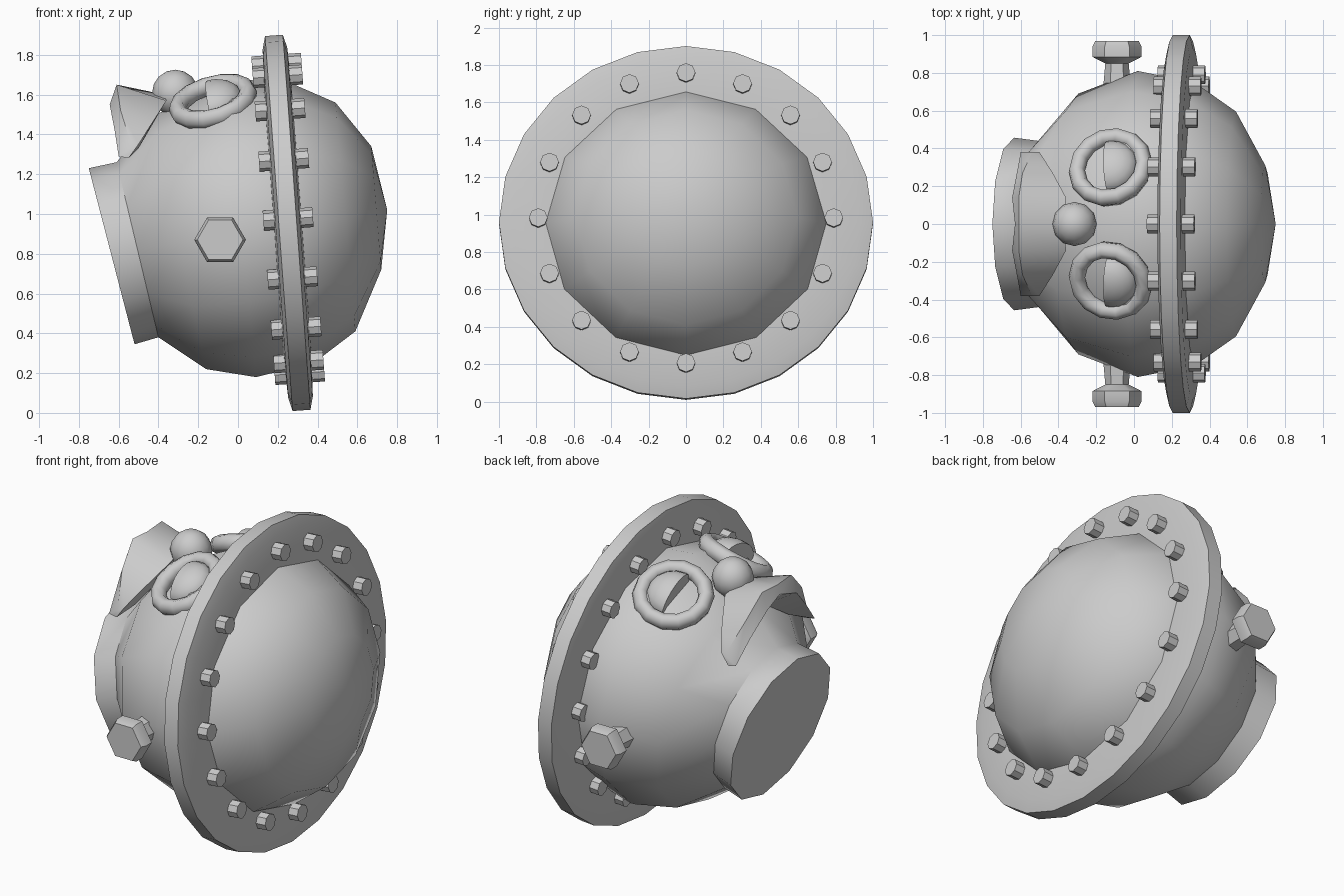
import bpy, bmesh
from math import sin, cos, pi, radians
from mathutils import Vector, Matrix

if "Cube" in bpy.data.objects:
    bpy.data.objects.remove(bpy.data.objects["Cube"])

TILT = Matrix.Rotation(radians(85.8), 4, 'Y')  # local z -> helmet axis, local x -> down


def finish(name, bm, angle=40):
    bmesh.ops.recalc_face_normals(bm, faces=bm.faces[:])
    me = bpy.data.meshes.new(name)
    bm.to_mesh(me)
    bm.free()
    me.shade_smooth()
    me.set_sharp_from_angle(angle=radians(angle))
    ob = bpy.data.objects.new(name, me)
    bpy.context.collection.objects.link(ob)
    return ob


def loft(name, rings, tip=None, angle=40, loop=False):
    """Skin closed rings of points; cap the ends, or join first and last."""
    bm = bmesh.new()
    vs = [[bm.verts.new(p) for p in r] for r in rings]
    n = len(vs[0])
    pairs = list(zip(vs, vs[1:])) + ([(vs[-1], vs[0])] if loop else [])
    for a, b in pairs:
        for i in range(n):
            j = (i + 1) % n
            bm.faces.new((a[i], a[j], b[j], b[i]))
    if not loop:
        bm.faces.new(vs[0])
        if tip:
            t = bm.verts.new(tip)
            for i in range(n):
                bm.faces.new((vs[-1][i], vs[-1][(i + 1) % n], t))
        else:
            bm.faces.new(vs[-1])
    return finish(name, bm, angle)


def lathe(name, profile, n, mat, loop=False, angle=40):
    rings = [[mat @ Vector((r * cos(2 * pi * i / n), r * sin(2 * pi * i / n), h))
              for i in range(n)] for r, h in profile]
    return loft(name, rings, angle=angle, loop=loop)


# main body: neck opening, bulb and dome, as (top x, z, bottom x, z, half width)
body = [(-.75, 1.23, -.52, .345, .457), (-.61, 1.26, -.40, .38, .44),
        (-.43, 1.49, -.16, .22, .69), (-.05, 1.68, .09, .18, .81),
        (.26, 1.66, .38, .25, .75), (.49, 1.56, .59, .41, .595),
        (.67, 1.34, .72, .72, .31)]
rings = []
for tx, tz, bx, bz, w in body:
    c = Vector(((tx + bx) / 2, 0, (tz + bz) / 2))
    up = Vector((tx, 0, tz)) - c
    rings.append([c + up * cos(i * pi / 6) + Vector((0, w, 0)) * sin(i * pi / 6)
                  for i in range(12)])
loft("body", rings, tip=(.75, 0, 1.02))

# big tilted flange
flange_mat = (Matrix.Translation((.25, 0, .955)) @ TILT
              @ Matrix.Diagonal((.945, 1, 1, 1)))
lathe("flange", [(.62, -.07), (.74, -.07), (.93, -.062), (1, -.045),
                 (1, .045), (.93, .062), (.74, .07), (.62, .07)],
      24, flange_mat, loop=True)

# ring of rivets through the flange
for k in range(16):
    a = k * pi / 8
    m = (Matrix.Translation((.252, 0, .975)) @ TILT
         @ Matrix.Translation((.778 * cos(a), .79 * sin(a), 0)))
    lathe("rivet", [(.05, -.125), (.05, .125)], 8, m)

for s in (-1, 1):
    # side knob with hexagonal head
    m = Matrix.Translation((-.09, 0, .87)) @ Matrix.Rotation(-s * pi / 2, 4, 'X')
    lathe("side_knob", [(.075, .7), (.062, .85), (.13, .885), (.13, .94), (.115, .968)],
          6, m, angle=50)

    # eye ring and half lens
    z = Vector((-.25, s * .45, .86)).normalized()
    x = (Vector((1, 0, 0)) - z * z.x).normalized()
    y = z.cross(x)
    m = Matrix.Translation((-.125, s * .3, 1.565)) @ Matrix((x, y, z)).transposed().to_4x4()
    lathe("eye_ring", [(.183 + .045 * cos(t * pi / 4), .05 * sin(t * pi / 4))
                       for t in range(8)], 14, m, loop=True, angle=60)
    bm = bmesh.new()
    bmesh.ops.create_uvsphere(bm, u_segments=16, v_segments=10, radius=.15)
    cut = bmesh.ops.bisect_plane(bm, geom=bm.verts[:] + bm.edges[:] + bm.faces[:],
                                 plane_co=(-.015, 0, 0), plane_no=(-1, 0, 0),
                                 clear_outer=True)
    bmesh.ops.holes_fill(bm, edges=[e for e in cut["geom_cut"]
                                    if isinstance(e, bmesh.types.BMEdge)])
    bmesh.ops.transform(bm, verts=bm.verts[:], matrix=m @ Matrix.Diagonal((1, 1, .65, 1)))
    finish("eye_lens", bm)

# round ball between the eyes
bm = bmesh.new()
bmesh.ops.create_uvsphere(bm, u_segments=12, v_segments=8, radius=.117,
                          matrix=Matrix.Translation((-.315, 0, 1.608)))
finish("ball", bm, 60)

# drooping brow over the neck: mirrored cross-sections (y, then x, z points)
half = [(0, (-.37, 1.6), (-.61, 1.64), (-.63, 1.59), (-.44, 1.45)),
        (.14, (-.36, 1.57), (-.61, 1.65), (-.645, 1.55), (-.45, 1.42)),
        (.27, (-.43, 1.46), (-.59, 1.52), (-.62, 1.42), (-.5, 1.33)),
        (.38, (-.5, 1.35), (-.54, 1.36), (-.6, 1.29), (-.55, 1.28))]
sections = [(-h[0],) + h[1:] for h in half[:0:-1]] + half
loft("brow", [[Vector((px, s[0], pz)) for px, pz in s[1:]] for s in sections], angle=50)
